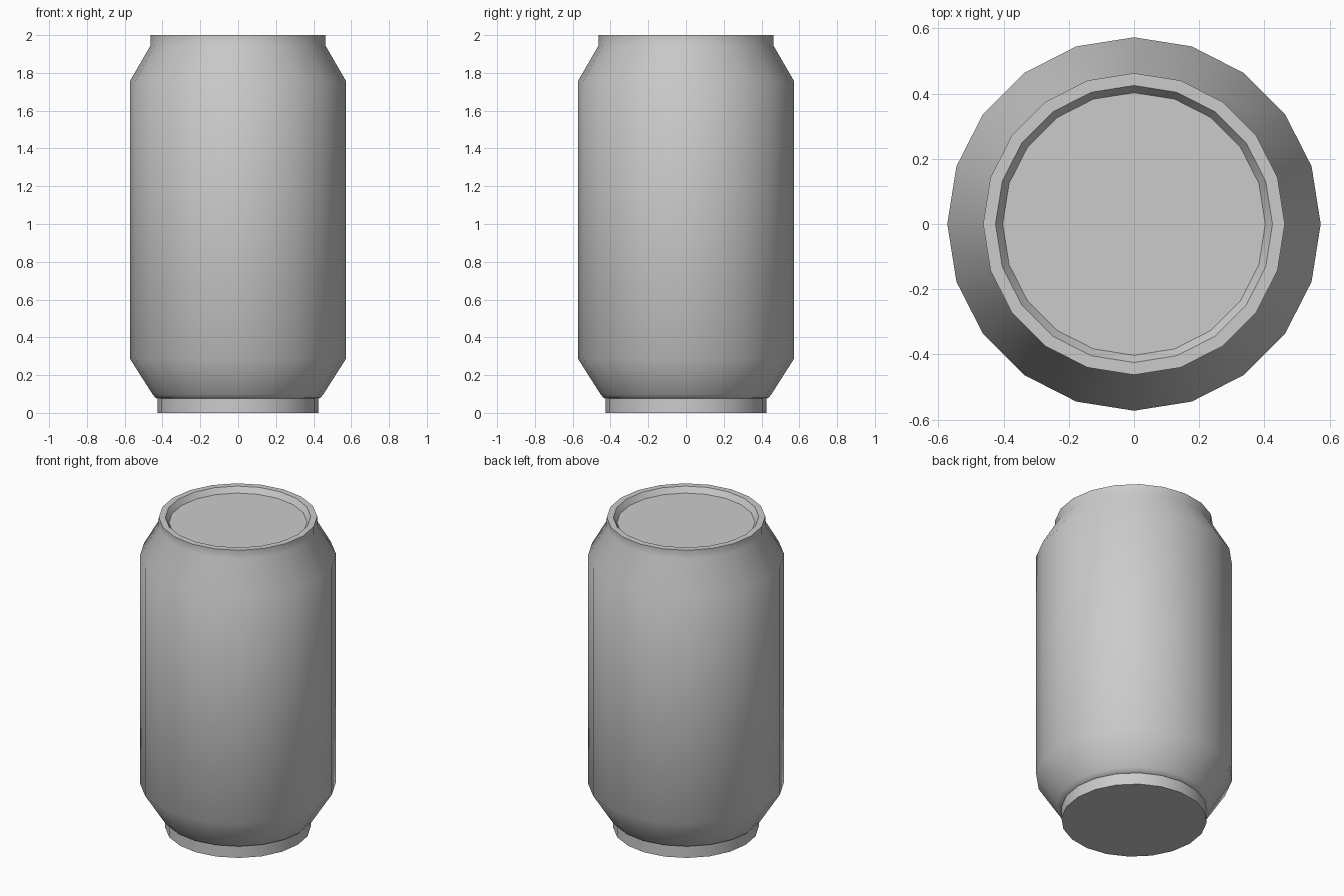
import bpy, bmesh, math

if "Cube" in bpy.data.objects:
    bpy.data.objects.remove(bpy.data.objects["Cube"])

SIDES = 20

def lathe(name, profile):
    """Revolve (radius, z) points round z, capping both ends."""
    bm = bmesh.new()
    rings = []
    for r, z in profile:
        rings.append([bm.verts.new((r * math.cos(2 * math.pi * i / SIDES),
                                    r * math.sin(2 * math.pi * i / SIDES), z))
                      for i in range(SIDES)])
    for a, b in zip(rings, rings[1:]):
        for i in range(SIDES):
            j = (i + 1) % SIDES
            bm.faces.new((a[i], a[j], b[j], b[i]))
    bm.faces.new(rings[0][::-1])
    bm.faces.new(rings[-1])
    mesh = bpy.data.meshes.new(name)
    bm.to_mesh(mesh)
    bm.free()
    ob = bpy.data.objects.new(name, mesh)
    bpy.context.collection.objects.link(ob)
    bpy.ops.object.select_all(action='DESELECT')
    ob.select_set(True)
    bpy.context.view_layer.objects.active = ob
    bpy.ops.object.shade_smooth_by_angle(angle=math.radians(40))
    return ob

# One continuous shell: foot, tapered base, wall, shoulder, rim, recessed lid
lathe("can", [
    (0.425, 0.0), (0.425, 0.075),
    (0.437, 0.08), (0.452, 0.098),
    (0.573, 0.288), (0.573, 1.755),
    (0.463, 1.945), (0.463, 2.0),
    (0.425, 2.0), (0.403, 1.965),
])
